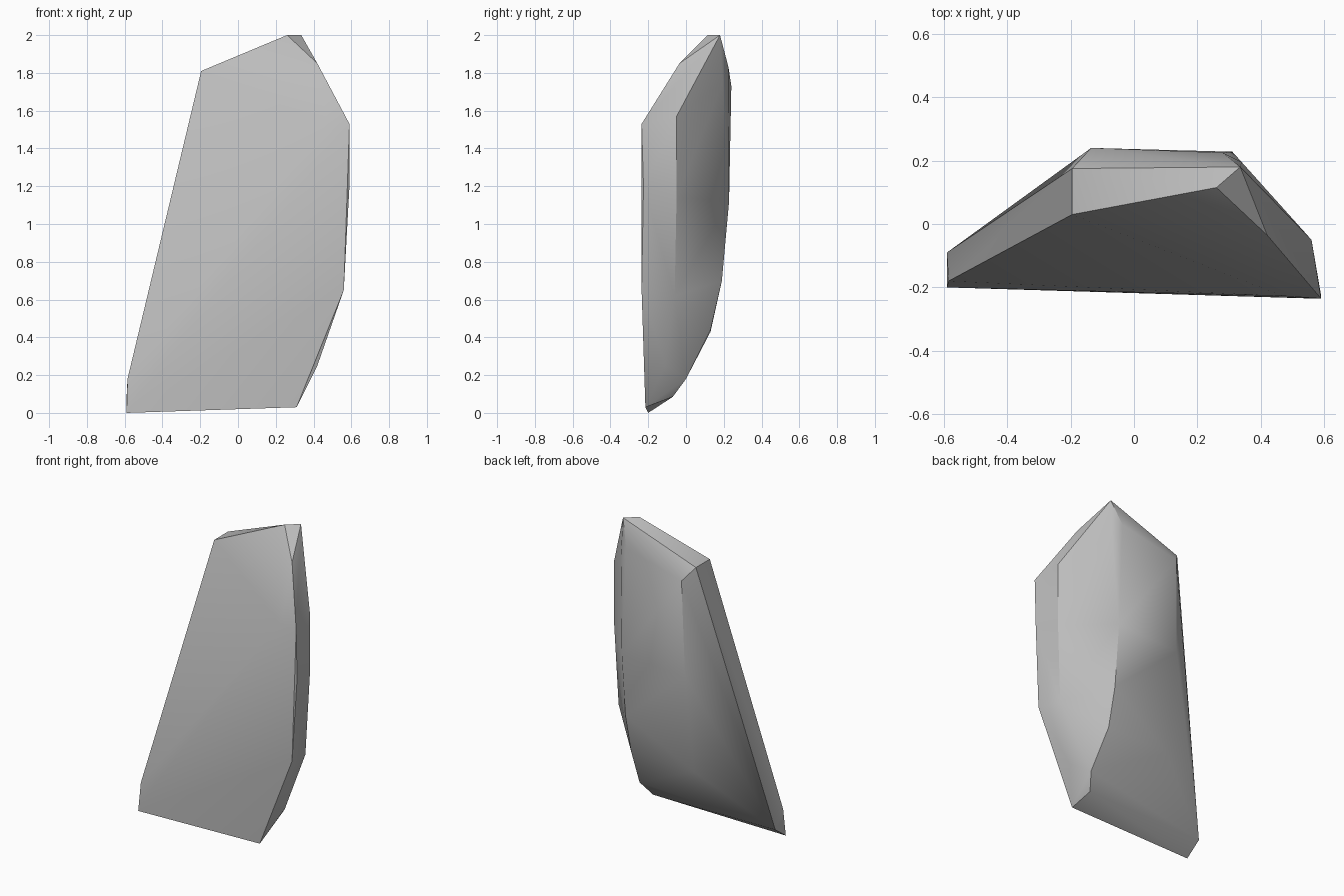
import bpy
import bmesh
from math import radians

default_cube = bpy.data.objects.get("Cube")
if default_cube:
    bpy.data.objects.remove(default_cube, do_unlink=True)


def make_material(name, colour):
    material = bpy.data.materials.new(name)
    material.use_nodes = True
    material.diffuse_color = colour
    material.node_tree.nodes["Principled BSDF"].inputs["Base Color"].default_value = colour
    return material


def convex_part(name, corner_groups, material):
    """Wrap a tight faceted skin around groups of corner points."""
    bm = bmesh.new()
    for group in corner_groups:
        for corner in group:
            bm.verts.new(corner)
    hull = bmesh.ops.convex_hull(bm, input=bm.verts[:])
    loose = {v for v in hull["geom_interior"] + hull["geom_unused"]
             if isinstance(v, bmesh.types.BMVert)}
    bmesh.ops.delete(bm, geom=list(loose), context="VERTS")
    bmesh.ops.recalc_face_normals(bm, faces=bm.faces[:])

    mesh = bpy.data.meshes.new(name)
    bm.to_mesh(mesh)
    bm.free()
    mesh.materials.append(material)
    part = bpy.data.objects.new(name, mesh)
    bpy.context.collection.objects.link(part)
    return part


# Broad, nearly flat front, from the low left corner round to the right
front_face = [
    (-.59, -.2, 0), (-.585, -.18, .18), (.59, -.235, 1.53), (.47, -.227, 1.53),
    (.59, -.225, 1.2), (.56, -.235, .65), (.31, -.215, .03),
]

# Sloping crown with its narrow peak
crown = [
    (-.195, .03, 1.81), (-.195, .175, 1.81), (.26, .115, 2),
    (.335, .18, 2), (.42, -.035, 1.85),
]

# Ridge running down the right flank
right_flank = [
    (.56, -.05, 1.57), (.56, -.05, 1.14), (.535, -.06, .62), (.42, -.11, .25),
]

# Rounded back, curving under towards the foot
back_face = [
    (-.135, .24, 1.73), (-.15, .225, 1.1), (-.15, .13, .43), (-.59, -.09, .08),
    (.28, .225, 1.83), (.34, .195, 1.75), (.31, .228, 1.12), (.31, .19, .7),
    (.31, .13, .44), (.34, 0, .18), (.29, -.07, .085),
]

stone_grey = make_material("stone grey", (.5, .5, .5, 1))
rock = convex_part("rock_slab", [front_face, crown, right_flank, back_face], stone_grey)

# Soft shading over gentle facets, crisp corners elsewhere
bpy.ops.object.select_all(action="DESELECT")
rock.select_set(True)
bpy.context.view_layer.objects.active = rock
bpy.ops.object.shade_smooth_by_angle(angle=radians(30))
